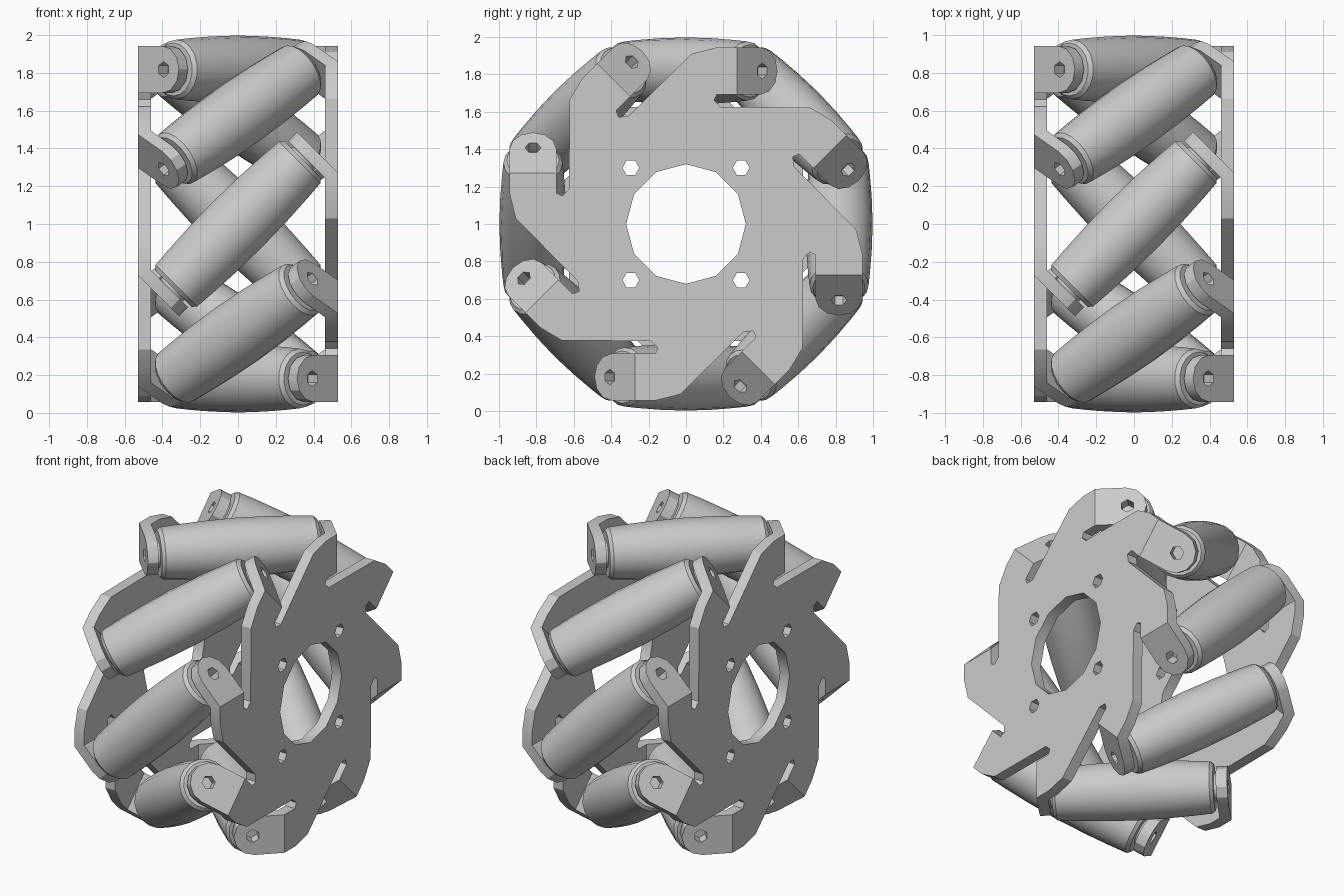
import bpy, bmesh
from math import sin, cos, pi, radians
from mathutils import Matrix, Vector
from mathutils.geometry import tessellate_polygon

if "Cube" in bpy.data.objects:
    bpy.data.objects.remove(bpy.data.objects["Cube"])

N = 8                       # rollers / arms
HUB = Vector((0, 0, 1))     # wheel centre, axle along x
X_OUT, X_IN = 0.53, 0.46    # plate faces
T_OUT, T_IN = 0.567, 0.499  # tab faces, measured along the roller axis
ROLLER_R = 0.818            # height of roller axis above the wheel axle
C45 = cos(pi / 4)


def ring(cy, cz, r, n, start=0.0):
    return [(cy + r * cos(start + 2 * pi * i / n), cz + r * sin(start + 2 * pi * i / n))
            for i in range(n)]


def rot(p, a):
    return (p[0] * cos(a) - p[1] * sin(a), p[0] * sin(a) + p[1] * cos(a))


def add_prism(bm, outer, inner):
    """Solid between two matching sets of 3D loops (first is outline, rest holes)."""
    fo = [bm.verts.new(p) for loop in outer for p in loop]
    fi = [bm.verts.new(p) for loop in inner for p in loop]
    for tri in tessellate_polygon([[Vector(p) for p in loop] for loop in outer]):
        bm.faces.new([fo[i] for i in tri])
        bm.faces.new([fi[i] for i in reversed(tri)])
    k = 0
    for loop in outer:
        n = len(loop)
        for i in range(n):
            a, b = k + i, k + (i + 1) % n
            bm.faces.new((fo[a], fo[b], fi[b], fi[a]))
        k += n


def make_object(name, bm, angle=30):
    bmesh.ops.recalc_face_normals(bm, faces=bm.faces)
    me = bpy.data.meshes.new(name)
    bm.to_mesh(me)
    bm.free()
    ob = bpy.data.objects.new(name, me)
    bpy.context.collection.objects.link(ob)
    bpy.ops.object.select_all(action='DESELECT')
    ob.select_set(True)
    bpy.context.view_layer.objects.active = ob
    bpy.ops.object.shade_smooth_by_angle(angle=radians(angle))
    return ob


# Side plate: pinwheel outline with eight slit arms, centre bore, four bolt holes
def plate_loops(x, t):
    bend = t / C45 - x      # y where the tab face meets the plate face
    arm = [(-0.31, 0.575), (0.03, 0.91), (0.16, 0.943), (bend, 0.943),
           (bend, 0.693), (0.165, 0.693), (0.15, 0.66)]
    outline = [rot(p, -k * 2 * pi / N) for k in range(N) for p in arm]
    loops = [outline, ring(0, 0, 0.32, 12)]
    for sy in (-1, 1):
        for sz in (-1, 1):
            loops.append(ring(sy * 0.295, sz * 0.3, 0.045, 6))
    return [[(x, y, z) for y, z in loop] for loop in loops]


# Bent tab: round-ended lug square to the roller axis, with a pivot hole
def tab_loops(x, t):
    c = t * C45
    u0 = -(x - c) / C45
    r = 0.125
    outline = [(u0, r)] + [(r * cos(a), r * sin(a)) for a in
                           [pi / 2 - pi * i / 6 for i in range(7)]] + [(u0, -r)]
    return [[(c - u * C45, c + u * C45, ROLLER_R + z) for u, z in loop]
            for loop in (outline, ring(0.01, 0, 0.042, 6, pi / 6))]


bm = bmesh.new()
add_prism(bm, plate_loops(X_OUT, T_OUT), plate_loops(X_IN, T_IN))
outer, inner = tab_loops(X_OUT, T_OUT), tab_loops(X_IN, T_IN)
for k in range(N):
    R = Matrix.Rotation(2 * pi * k / N, 3, 'X')
    add_prism(bm, [[R @ Vector(p) for p in lp] for lp in outer],
              [[R @ Vector(p) for p in lp] for lp in inner])
right_plate = make_object("right_side_plate", bm)
right_plate.location = HUB
left_plate = right_plate.copy()
left_plate.name = "left_side_plate"
left_plate.rotation_euler = (0, 0, pi)
bpy.context.collection.objects.link(left_plate)

# Roller: barrel turned about its own axis, with a short bushing at each end
half = [(0.0, 0.497), (0.085, 0.497), (0.085, 0.483), (0.14, 0.483), (0.158, 0.462),
        (0.166, 0.36), (0.175, 0.2), (0.18, 0.0)]
profile = half + [(r, -t) for r, t in reversed(half[:-1])]
bm = bmesh.new()
verts = [bm.verts.new((r, 0, t)) for r, t in profile]
edges = [bm.edges.new(pair) for pair in zip(verts, verts[1:])]
bmesh.ops.spin(bm, geom=verts + edges, cent=(0, 0, 0), axis=(0, 0, 1),
               angle=2 * pi, steps=18, use_duplicate=False)
bmesh.ops.remove_doubles(bm, verts=bm.verts, dist=0.0005)
roller = make_object("roller_1", bm)

# Eight rollers slanted 45 degrees around the wheel
slant = (Matrix.Translation((0, 0, ROLLER_R)) @ Matrix.Rotation(pi / 4, 4, 'Z')
         @ Matrix.Rotation(pi / 2, 4, 'Y'))
for k in range(N):
    ob = roller
    if k:
        ob = roller.copy()
        ob.name = f"roller_{k + 1}"
        bpy.context.collection.objects.link(ob)
    ob.matrix_world = Matrix.Translation(HUB) @ Matrix.Rotation(2 * pi * k / N, 4, 'X') @ slant
